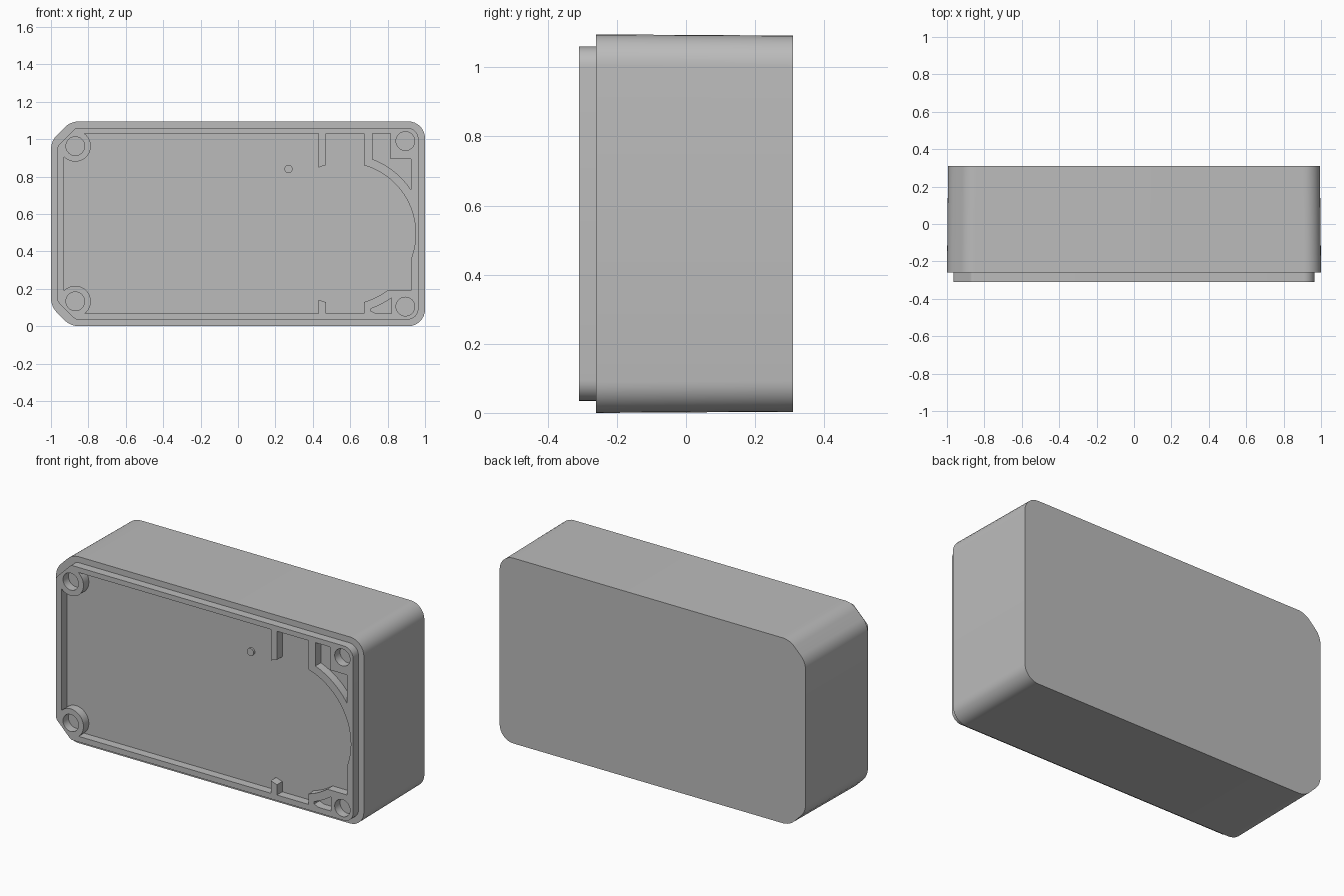
import bpy, bmesh, math
from mathutils import Vector

old = bpy.data.objects.get("Cube")
if old:
    bpy.data.objects.remove(old, do_unlink=True)

grey = bpy.data.materials.new("light_grey_plastic")
grey.use_nodes = True
grey.diffuse_color = (0.5, 0.5, 0.5, 1)
bsdf = next(n for n in grey.node_tree.nodes if n.type == 'BSDF_PRINCIPLED')
bsdf.inputs["Base Color"].default_value = grey.diffuse_color
bsdf.inputs["Roughness"].default_value = 0.6

H = 1.095                      # overall height
MID = H / 2
FRONT, STEP, BACK = -0.31, -0.26, 0.31
CUT = (-0.4, -0.2)             # depth range of the cutters


def rounded(corners, steps=8):
    """Round each (x, z, radius) corner of a polygon."""
    pts = []
    for i, (x, z, r) in enumerate(corners):
        p = Vector((x, z))
        a = (Vector(corners[i - 1][:2]) - p).normalized()
        b = (Vector(corners[(i + 1) % len(corners)][:2]) - p).normalized()
        half = a.angle(b) / 2
        centre = p + (a + b).normalized() * r / math.sin(half)
        t = r / math.tan(half)
        va, vb = p + a * t - centre, p + b * t - centre
        sweep = va.angle_signed(vb)
        start = math.atan2(va.y, va.x)
        for k in range(steps + 1):
            ang = start - sweep * k / steps
            pts.append((centre.x + r * math.cos(ang), centre.y + r * math.sin(ang)))
    return pts


def arc(x, z, r, a0, a1, n):
    return [(x + r * math.cos(a0 + (a1 - a0) * k / n),
             z + r * math.sin(a0 + (a1 - a0) * k / n)) for k in range(n + 1)]


def circle(x, z, r, n=32):
    return arc(x, z, r, 0, 2 * math.pi, n)[:-1]


def box(x0, x1, z0, z1):
    return [(x0, z0), (x1, z0), (x1, z1), (x0, z1)]


def prism(name, pts, y0, y1, taper=1.0):
    """Extrude an x-z profile along y, narrowing towards the back."""
    bm = bmesh.new()
    near = [bm.verts.new((x, y0, z)) for x, z in pts]
    far = [bm.verts.new((x * taper, y1, MID + (z - MID) * taper)) for x, z in pts]
    bm.faces.new(near)
    bm.faces.new(far[::-1])
    for i in range(len(pts)):
        j = (i + 1) % len(pts)
        bm.faces.new((near[i], far[i], far[j], near[j]))
    bmesh.ops.recalc_face_normals(bm, faces=bm.faces)
    mesh = bpy.data.meshes.new(name)
    bm.to_mesh(mesh)
    bm.free()
    mesh.materials.append(grey)
    ob = bpy.data.objects.new(name, mesh)
    bpy.context.collection.objects.link(ob)
    return ob


def select(ob):
    bpy.ops.object.select_all(action='DESELECT')
    ob.select_set(True)
    bpy.context.view_layer.objects.active = ob


def combine(ob, tool, operation='DIFFERENCE'):
    tool.hide_render = True
    mod = ob.modifiers.new("cut", 'BOOLEAN')
    mod.operation, mod.solver, mod.object = operation, 'EXACT', tool
    select(ob)
    bpy.ops.object.modifier_apply(modifier=mod.name)
    bpy.data.objects.remove(tool, do_unlink=True)


def outline(inset, chamfer, r_left, r_right):
    """Rectangle with chamfered left corners and rounded right corners."""
    e, lo, hi = 1 - inset, inset, H - inset
    return rounded([(-e, lo + chamfer, r_left), (-e + chamfer, lo, r_left),
                    (e, lo, r_right), (e, hi, r_right),
                    (-e + chamfer, hi, r_left), (-e, hi - chamfer, r_left)])


# Main block, with a slight draft towards the back
body = prism("case_body", outline(0, 0.105, 0.11, 0.09), STEP, BACK, 0.994)

# Raised lip around the front
lip = prism("front_lip", outline(0.035, 0.097, 0.03, 0.06), FRONT, STEP + 0.005)

# Pocket shape: a rectangle less the bosses, ribs and corner blocks
LEFT, RIGHT, LOW, HIGH = -0.93, 0.925, 0.068, 1.03
CX, CZ, R = 0.57, 0.495, 0.38
pocket = prism("pocket_cutter", box(LEFT, RIGHT, LOW, HIGH), *CUT)
SOLID = (-0.5, -0.1)
for z in (0.133, 0.963):
    combine(pocket, prism("boss", circle(-0.87, z, 0.083, 40), *SOLID))
for z0, z1 in ((0, 0.2), (0.8, 1.2)):
    combine(pocket, prism("rib", box(0.43, 0.47, z0, z1), *SOLID))
for z0, z1 in ((-0.1, 0.19), (0.6, 1.2)):
    combine(pocket, prism("corner_block", box(0.675, 1.1, z0, z1), *SOLID))
combine(lip, pocket)

# Round seat, trimming the ribs and blocks
combine(lip, prism("seat_cutter", circle(CX, CZ, R, 96), *CUT))

# Small corner pockets behind the curved wall
RO = R + 0.045


def wall_arc(x0, x1, side):
    return arc(CX, CZ, RO, side * math.acos((x0 - CX) / RO),
               side * math.acos((x1 - CX) / RO), 12)


upper = wall_arc(RIGHT, 0.72, 1) + [(0.72, HIGH), (0.815, HIGH), (0.815, 0.895), (RIGHT, 0.895)]
lower = wall_arc(0.82, 0.712, -1) + [(0.712, 0.07 + 0.01), (0.74, LOW), (0.82, LOW)]
for pts in (upper, lower):
    combine(lip, prism("corner_pocket_cutter", pts, *CUT))

# Screw holes
for x, z in ((-0.87, 0.133), (-0.87, 0.963), (0.895, 0.105), (0.895, 0.99)):
    combine(lip, prism("hole_cutter", circle(x, z, 0.05), *CUT))

# Small locating pin on the floor
pin = prism("locating_pin", circle(0.27, 0.84, 0.022, 24), STEP - 0.012, STEP + 0.01)

for ob in (body, lip, pin):
    select(ob)
    bpy.ops.object.shade_smooth_by_angle(angle=math.radians(30))
